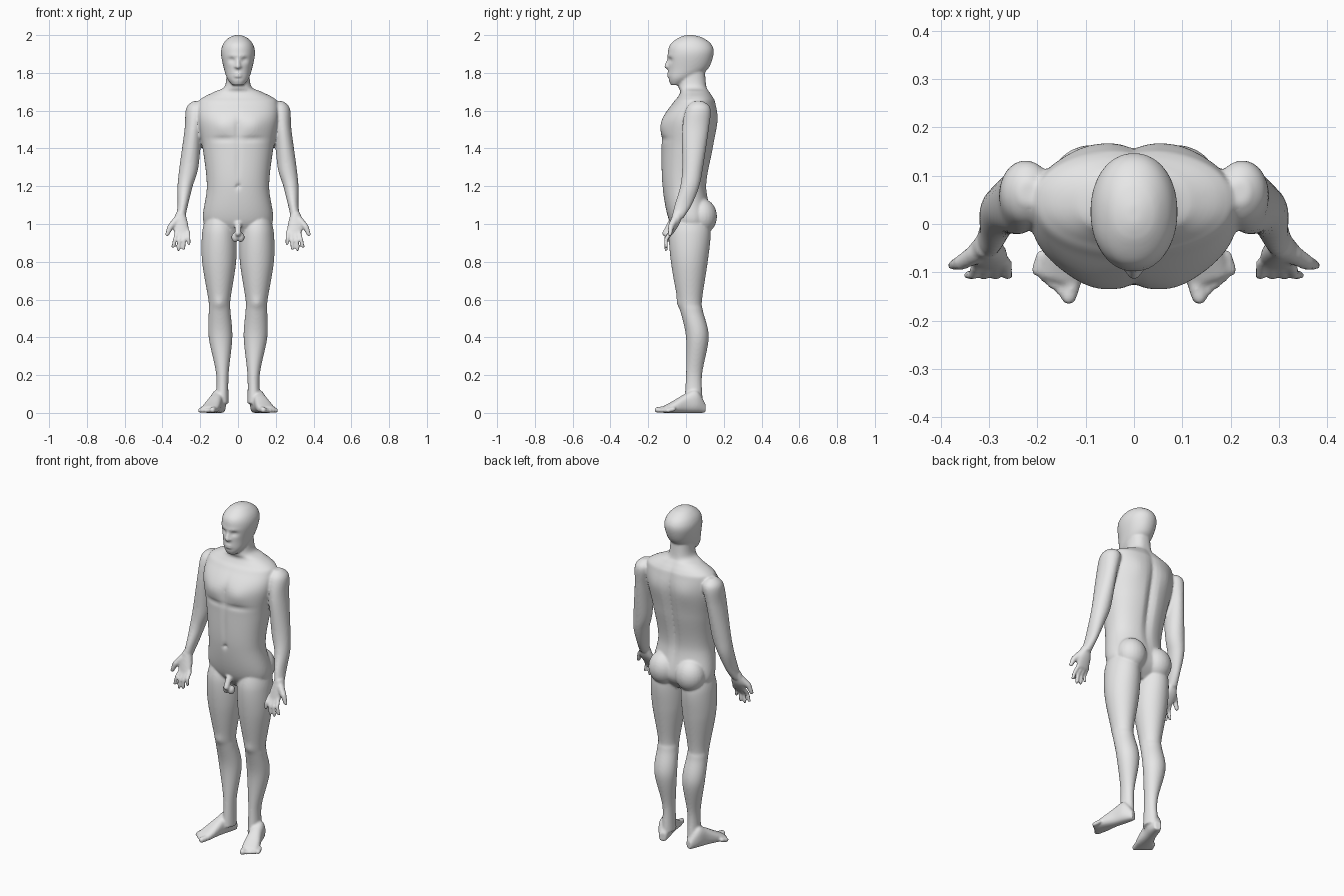
import bpy, bmesh, math
from mathutils import Matrix, Vector

cube = bpy.data.objects.get("Cube")
if cube:
    bpy.data.objects.remove(cube)


def spline(rows, steps):
    """Catmull-Rom interpolation of cross-section rows."""
    smooth = []
    last = len(rows) - 1
    for index in range(last):
        before, start, end, after = (
            Vector(rows[min(max(index + offset, 0), last)]) for offset in (-1, 0, 1, 2))
        tangent_in, tangent_out = (end - before) / 2, (after - start) / 2
        for step in range(steps):
            t = step / steps
            ease = t * t * (3 - 2 * t)
            smooth.append(start.lerp(end, ease)
                          + tangent_in * t * (1 - t) ** 2
                          - tangent_out * t * t * (1 - t))
    smooth.append(Vector(rows[last]))
    return smooth


def rounded(value, power):
    return math.copysign(abs(value) ** (2 / power), value)


def loft(bm, rows, sculpt=(), matrix=Matrix(), power=2.2, segments=64, steps=12):
    """Skin rounded sections given as (height, x low, x high, y low, y high).
    sculpt holds soft bumps: (side, x, z, spread x, spread z, outward amount)."""
    rings = []
    for z, left, right, front, back in spline(rows, steps):
        ring = []
        for segment in range(segments):
            angle = math.tau * segment / segments
            across, along = math.cos(angle), math.sin(angle)
            x = (left + right) / 2 + (right - left) / 2 * rounded(across, power)
            y = (front + back) / 2 + (back - front) / 2 * rounded(along, power)
            for side, bump_x, bump_z, spread_x, spread_z, amount in sculpt:
                if along * side > 0:
                    distance = (((abs(x) - bump_x) / spread_x) ** 2
                                + ((z - bump_z) / spread_z) ** 2)
                    y += along * amount * math.exp(-distance)
            ring.append(bm.verts.new(matrix @ Vector((x, y, z))))
        rings.append(ring)
    for low, high in zip(rings, rings[1:]):
        for here in range(segments):
            following = (here + 1) % segments
            bm.faces.new((low[here], low[following], high[following], high[here]))
    bm.faces.new(rings[0])
    bm.faces.new(rings[-1])


def symmetric(rows):
    return [(z, -half, half, front, back) for z, half, front, back in rows]


def ball(bm, centre, size):
    placement = Matrix.Translation(centre) @ Matrix.Diagonal((*size, 1))
    bmesh.ops.create_uvsphere(bm, u_segments=24, v_segments=16, radius=1, matrix=placement)


def chain(bm, points, matrix=Matrix()):
    """Rounded tapering tube through (x, y, z, radius) points."""
    joints = [(matrix @ Vector(point[:3]), point[3]) for point in points]
    for centre, radius in joints:
        ball(bm, centre, (radius, radius, radius))
    for (start, wide), (end, narrow) in zip(joints, joints[1:]):
        direction = end - start
        turn = direction.to_track_quat("Z", "Y").to_matrix().to_4x4()
        placement = Matrix.Translation((start + end) / 2) @ turn
        bmesh.ops.create_cone(bm, cap_ends=True, segments=20, radius1=wide, radius2=narrow,
                              depth=direction.length, matrix=placement)


def add_leg(bm):
    kneecap = (FRONT, .1, .58, .03, .03, .007)
    loft(bm, [
        (1.04, .03, .17, -.07, .11), (.95, .01, .19, -.09, .13),
        (.8, .01, .19, -.08, .115), (.6, .04, .157, -.045, .085),
        (.54, .04, .155, -.03, .09), (.4, .03, .155, 0, .12),
        (.2, .05, .115, 0, .085), (.05, .05, .12, -.01, .09)],
        sculpt=[kneecap], power=2)
    # Buttock
    ball(bm, (.088, .082, 1.04), (.086, .082, .095))


def add_foot(bm):
    # Lofted from heel to ball along an axis turned outward
    outward = math.radians(18)
    axis = Vector((math.sin(outward), -math.cos(outward), 0))
    up = Vector((0, 0, 1))
    frame = Matrix((up.cross(axis), up, axis)).transposed().to_4x4()
    frame.translation = (.085, .1, 0)
    sections = [(0, .02, .05), (.05, .037, .12), (.11, .038, .1),
                (.18, .046, .06), (.23, .044, .034)]
    loft(bm, symmetric([(along, half, 0, height) for along, half, height in sections]),
         matrix=frame, power=2.5)
    for toe in range(5):
        side = .02 * toe - .03
        radius = .012 if toe else .016
        chain(bm, [(side, .02, .19, radius), (side, radius, .254 - .008 * toe, radius)], frame)


def add_arm(bm):
    loft(bm, [
        (1.65, .2, .24, .04, .09), (1.61, .17, .275, 0, .13),
        (1.5, .19, .283, -.02, .12), (1.3, .21, .31, -.02, .09),
        (1.2, .24, .32, -.03, .07), (1.1, .265, .32, -.06, .03),
        (1.03, .28, .33, -.075, -.015)], power=2)


def add_hand(bm):
    # Palm
    loft(bm, [(1.06, .28, .328, -.07, -.015), (1, .264, .345, -.085, -.035),
              (.945, .257, .334, -.097, -.07)])
    # Thumb
    chain(bm, [(.325, -.06, 1.02, .021), (.358, -.08, .985, .016), (.375, -.085, .945, .011)])
    # Fingers fan out from the knuckles and curl forward
    for finger, tip in enumerate((.895, .87, .865, .88)):
        knuckle = Vector((.264 + .02 * finger, -.08, .958, .0115))
        end = Vector((.26 + .028 * finger, -.106, tip, .009))
        middle = (knuckle + end) / 2
        middle.y = end.y
        chain(bm, [knuckle, middle, end])


def add_torso(bm):
    chest = (FRONT, .085, 1.52, .06, .05, .012)
    breastbone = (FRONT, 0, 1.5, .016, .08, -.008)
    chest_fold = (FRONT, .08, 1.45, .07, .014, -.008)
    belly_line = (FRONT, 0, 1.32, .012, .1, -.005)
    navel = (FRONT, 0, 1.2, .011, .012, -.014)
    spine = (BACK, 0, 1.4, .024, .24, -.02)
    shoulder_blade = (BACK, .1, 1.55, .05, .07, .006)
    loft(bm, symmetric([
        (.93, .12, -.03, .07), (1.02, .185, -.09, .135), (1.2, .165, -.125, .11),
        (1.4, .187, -.13, .145), (1.55, .215, -.125, .168), (1.64, .21, -.07, .157),
        (1.67, .185, -.045, .145), (1.7, .125, -.03, .125), (1.73, .07, -.04, .11),
        (1.82, .06, -.03, .1)]),
        sculpt=[chest, breastbone, chest_fold, belly_line, navel, spine, shoulder_blade])
    # Groin
    chain(bm, [(0, -.08, 1, .019), (0, -.11, .95, .016)])
    for side in (-1, 1):
        ball(bm, (side * .015, -.085, .93), (.02, .022, .027))


def add_head(bm):
    eye_socket = (FRONT, .034, 1.868, .017, .013, -.015)
    brow = (FRONT, .03, 1.89, .03, .009, .004)
    chin_fold = (FRONT, 0, 1.772, .03, .007, -.005)
    loft(bm, symmetric([
        (1.735, .03, -.08, -.03), (1.77, .057, -.094, .04), (1.82, .074, -.095, .115),
        (1.9, .09, -.096, .146), (1.95, .08, -.084, .135), (1.985, .05, -.04, .09),
        (2, .015, 0, .04)]),
        sculpt=[eye_socket, brow, chin_fold], power=2.1)
    # Nose
    chain(bm, [(0, -.09, 1.876, .008), (0, -.104, 1.834, .012)])
    for side in (-1, 1):
        # Nostril and eye
        ball(bm, (side * .012, -.094, 1.832), (.009, .012, .008))
        ball(bm, (side * .034, -.066, 1.866), (.014, .012, .009))
    # Lips
    for height in (1.782, 1.795):
        ball(bm, (0, -.088, height), (.024, .013, .0065))


FRONT, BACK = -1, 1
bm = bmesh.new()

# Limbs are built on the left and mirrored to the right
for add_part in (add_leg, add_foot, add_arm, add_hand):
    add_part(bm)
copied = bmesh.ops.duplicate(bm, geom=bm.verts[:] + bm.edges[:] + bm.faces[:])["geom"]
for element in copied:
    if isinstance(element, bmesh.types.BMVert):
        element.co.x = -element.co.x
add_torso(bm)
add_head(bm)

bmesh.ops.recalc_face_normals(bm, faces=bm.faces[:])
mesh = bpy.data.meshes.new("body")
bm.to_mesh(mesh)
bm.free()
body = bpy.data.objects.new("body", mesh)
bpy.context.collection.objects.link(body)

# Fuse the parts into one skin and soften the joins
fuse = body.modifiers.new("fuse", "REMESH")
fuse.mode = "VOXEL"
fuse.voxel_size = .0065
fuse.use_smooth_shade = True
soften = body.modifiers.new("soften", "SMOOTH")
soften.factor = .5
soften.iterations = 4

# Plain grey skin
skin = bpy.data.materials.new("plain_grey")
skin.use_nodes = True
grey = (.8, .8, .8, 1)
skin.diffuse_color = grey
skin.node_tree.nodes["Principled BSDF"].inputs["Base Color"].default_value = grey
mesh.materials.append(skin)
